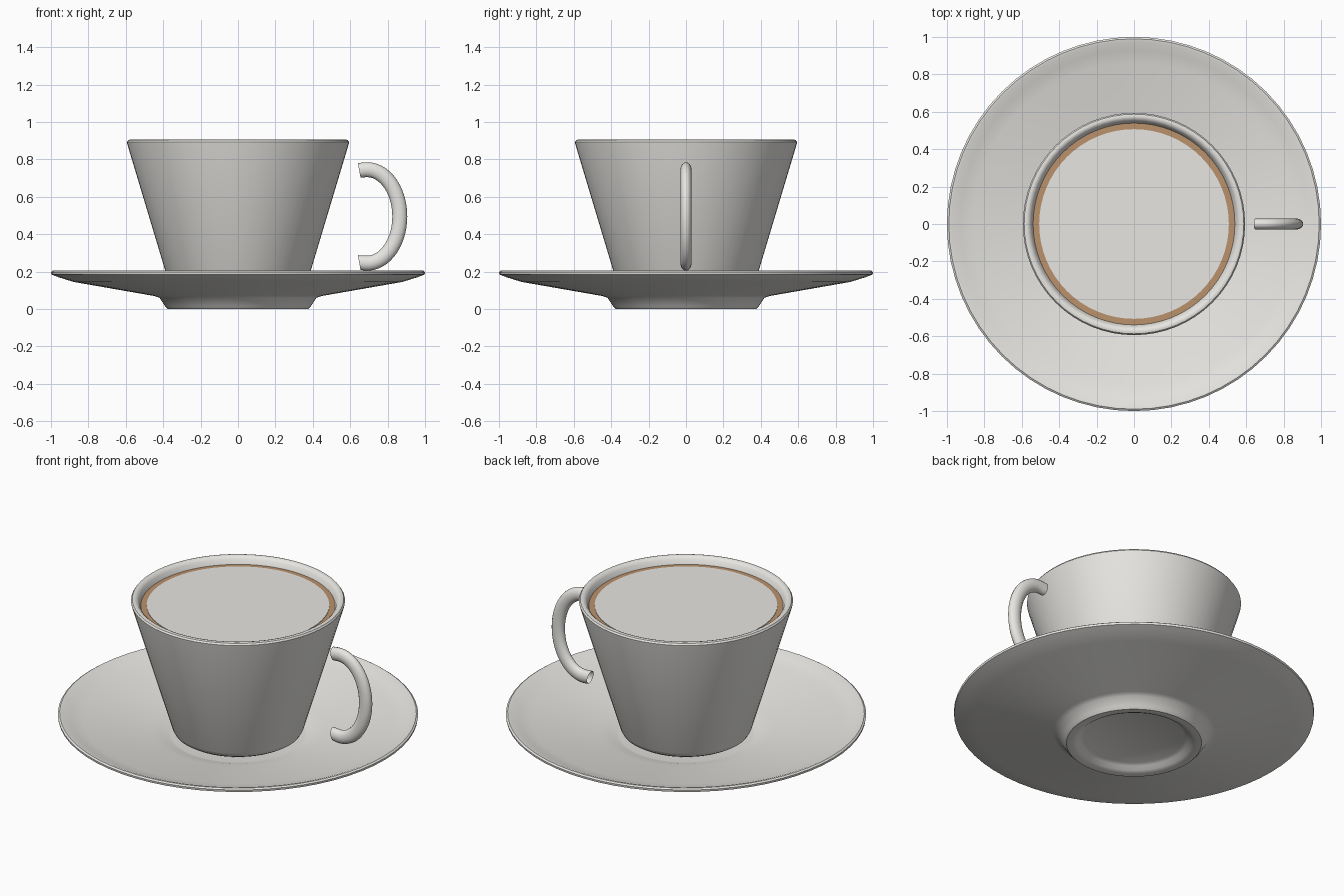
import bpy, bmesh
from math import cos, sin, pi, radians

cube = bpy.data.objects.get("Cube")
if cube:
    bpy.data.objects.remove(cube)


def material(name, rgb):
    m = bpy.data.materials.new(name)
    m.use_nodes = True
    m.diffuse_color = (*rgb, 1)
    m.node_tree.nodes["Principled BSDF"].inputs["Base Color"].default_value = (*rgb, 1)
    return m


porcelain = material("porcelain", (0.8, 0.79, 0.76))
foam_white = material("milk_foam", (0.8, 0.79, 0.76))
coffee_brown = material("coffee_brown", (0.50, 0.29, 0.15))


def finish(name, bm, mat, angle):
    bmesh.ops.recalc_face_normals(bm, faces=bm.faces)
    mesh = bpy.data.meshes.new(name)
    bm.to_mesh(mesh)
    bm.free()
    obj = bpy.data.objects.new(name, mesh)
    bpy.context.collection.objects.link(obj)
    mesh.materials.append(mat)
    bpy.ops.object.select_all(action='DESELECT')
    obj.select_set(True)
    bpy.context.view_layer.objects.active = obj
    bpy.ops.object.shade_smooth_by_angle(angle=radians(angle))
    return obj


def lathe(name, profile, mat, angle=40, steps=64):
    """Spin an (radius, height) outline around the z axis."""
    bm = bmesh.new()
    verts = [bm.verts.new((r, 0, z)) for r, z in profile]
    edges = [bm.edges.new(pair) for pair in zip(verts, verts[1:])]
    bmesh.ops.spin(bm, geom=verts + edges, cent=(0, 0, 0), axis=(0, 0, 1),
                   angle=2 * pi, steps=steps, use_merge=True)
    bmesh.ops.remove_doubles(bm, verts=bm.verts, dist=1e-5)
    return finish(name, bm, mat, angle)


# Saucer: recessed foot, shallow flared dish and a well for the cup
lathe("saucer", [
    (0, 0.035), (0.28, 0.035), (0.30, 0.025), (0.32, 0.008), (0.34, 0), (0.375, 0),
    (0.39, 0.015), (0.42, 0.06), (0.45, 0.07), (0.88, 0.145), (0.96, 0.17), (0.998, 0.185),
    (1.0, 0.198), (0.99, 0.205), (0.975, 0.203), (0.93, 0.185), (0.86, 0.168),
    (0.48, 0.102), (0.43, 0.092), (0.385, 0.078), (0.37, 0.075), (0, 0.075)], porcelain)

# Cup: tapered outer wall, rounded rim, inner wall and floor
lathe("cup", [
    (0, 0.08), (0.29, 0.08), (0.33, 0.088), (0.352, 0.102), (0.365, 0.125),
    (0.592, 0.882), (0.594, 0.893), (0.587, 0.903), (0.575, 0.906), (0.562, 0.902),
    (0.55, 0.89), (0.535, 0.85), (0.34, 0.17), (0.30, 0.13), (0, 0.13)], porcelain)

# Drink: coffee surface with a thin foam disc on top
lathe("coffee", [(0, 0.862), (0.54, 0.862)], coffee_brown)
lathe("foam", [(0, 0.865), (0.507, 0.865), (0.507, 0.862)], foam_white)

# Handle: flattened tube swept along a half ellipse, with open ends
bm = bmesh.new()
rings = []
for i in range(33):
    t = radians(-100 + 200 * i / 32)
    cx, cz = 0.69 + 0.175 * cos(t), 0.495 + 0.25 * sin(t)
    nx, nz = cos(t) / 0.175, sin(t) / 0.25
    length = (nx * nx + nz * nz) ** 0.5
    nx, nz = nx / length, nz / length
    rings.append([bm.verts.new((cx + 0.04 * cos(a) * nx, 0.03 * sin(a),
                                cz + 0.04 * cos(a) * nz))
                  for a in (2 * pi * k / 16 for k in range(16))])
for a, b in zip(rings, rings[1:]):
    for k in range(16):
        n = (k + 1) % 16
        bm.faces.new((a[k], a[n], b[n], b[k]))
# Slant both ends towards the cup wall
for ring in (rings[0], rings[-1]):
    mid = sum(v.co.z for v in ring) / 16
    for v in ring:
        v.co.x = 0.648 - 0.18 * (v.co.z - mid)
finish("handle", bm, porcelain, 60)
